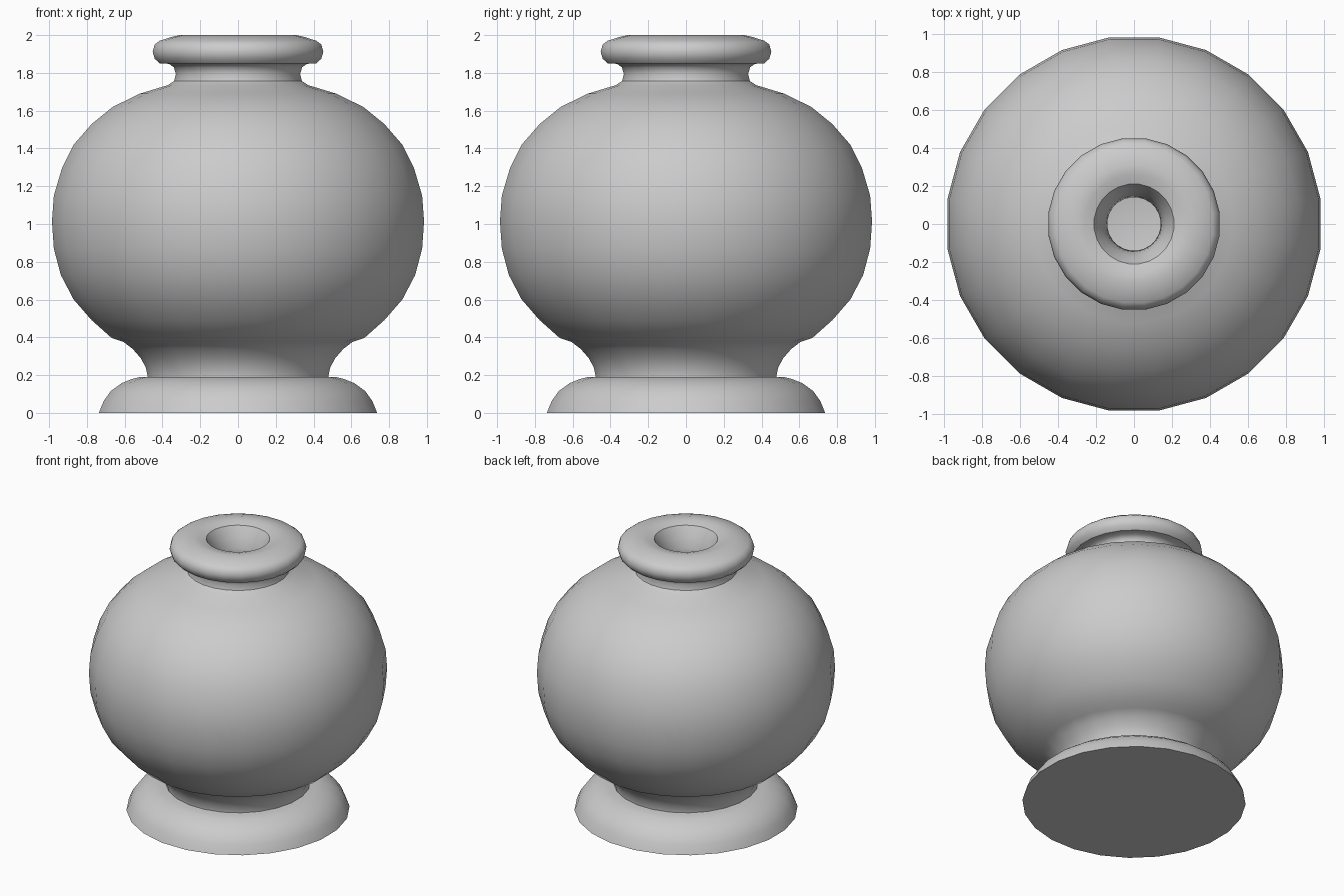
import bpy
import bmesh
from math import cos, sin, pi, radians
from mathutils import Vector

SIDES = 24
HALF_STEP = pi / SIDES

default_cube = bpy.data.objects.get("Cube")
if default_cube:
    bpy.data.objects.remove(default_cube, do_unlink=True)


def make_material(name, colour):
    material = bpy.data.materials.new(name)
    material.use_nodes = True
    material.diffuse_color = colour
    shader = next(n for n in material.node_tree.nodes if n.type == "BSDF_PRINCIPLED")
    shader.inputs["Base Color"].default_value = colour
    return material


def lathe(name, profile, material):
    """Spin a radius/height profile around z, with flats facing the axes."""
    mesh = bpy.data.meshes.new(name)
    bm = bmesh.new()
    verts = []
    for width, height in profile:
        radius = width / cos(HALF_STEP)
        verts.append(bm.verts.new((radius * cos(HALF_STEP), radius * sin(HALF_STEP), height)))
    edges = [bm.edges.new(pair) for pair in zip(verts, verts[1:])]
    bmesh.ops.spin(bm, geom=verts + edges, cent=Vector(), axis=Vector((0, 0, 1)),
                   angle=2 * pi, steps=SIDES, use_duplicate=False)
    bmesh.ops.remove_doubles(bm, verts=bm.verts[:], dist=0.0005)
    bmesh.ops.recalc_face_normals(bm, faces=bm.faces[:])
    bm.to_mesh(mesh)
    bm.free()

    obj = bpy.data.objects.new(name, mesh)
    bpy.context.collection.objects.link(obj)
    mesh.materials.append(material)

    # Smooth curves, crisp creases
    bpy.ops.object.select_all(action="DESELECT")
    obj.select_set(True)
    bpy.context.view_layer.objects.active = obj
    bpy.ops.object.shade_smooth_by_angle(angle=radians(40))
    return obj


grey = make_material("plain grey", (0.6, 0.6, 0.6, 1.0))

# Rounded foot with a flat underside
foot = [(0, 0), (.737, 0), (.711, .063), (.673, .116), (.615, .158),
        (.56, .18), (.52, .19), (.4, .19), (0, .19)]

# Hollow stem curving out into the bowl
stem = [(0, .15), (.478, .15), (.478, .19), (.488, .24), (.515, .29),
        (.557, .338), (.605, .375)]

# Round bowl
bowl = [(.668, .396), (.774, .49), (.87, .6), (.938, .73), (.975, .87),
        (.985, 1.015), (.975, 1.15), (.932, 1.295), (.87, 1.42),
        (.774, 1.53), (.663, 1.62), (.52, 1.69), (.372, 1.735)]

# Pinched neck
neck = [(.338, 1.757), (.329, 1.795), (.34, 1.83), (.365, 1.848)]

# Thick rolled rim
rim = [(.415, 1.85), (.441, 1.875), (.452, 1.912), (.441, 1.95),
       (.415, 1.97), (.36, 1.988), (.31, 2), (.26, 1.995), (.21, 1.98)]

# Narrow throat opening into the hidden cavity
throat = [(.17, 1.91), (.148, 1.84), (.14, 1.78), (.2, 1.68)]
cavity = [(.6, 1.5), (.8, 1.25), (.85, 1), (.75, .7), (.5, .48), (0, .4)]

lathe("foot", foot, grey)
lathe("vase_body", stem + bowl + neck + rim + throat + cavity, grey)
